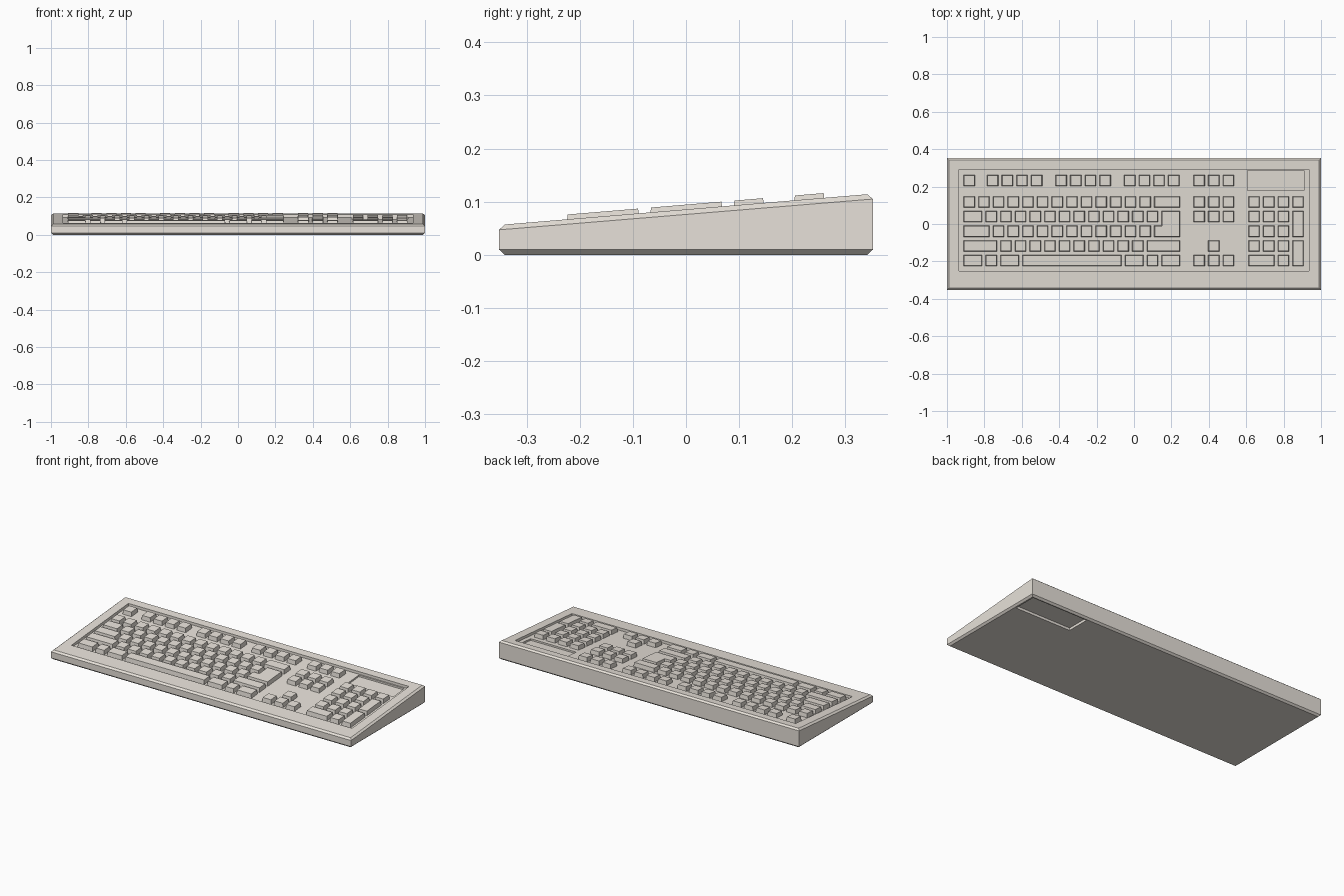
import bpy, bmesh

if "Cube" in bpy.data.objects:
    bpy.data.objects.remove(bpy.data.objects["Cube"])

# one flat colour for the whole keyboard
def mat(name, rgb):
    m = bpy.data.materials.new(name)
    m.diffuse_color = (*rgb, 1)
    m.use_nodes = True
    m.node_tree.nodes["Principled BSDF"].inputs["Base Color"].default_value = m.diffuse_color
    return m

BEIGE = mat("warm_beige", (0.80, 0.755, 0.695))

def deck(offset=0.0):
    """Height of the sloping top deck as a function of y."""
    return lambda y: 0.057 + (y + 0.341) * 0.0835 + offset

def flat(z):
    return lambda y: z

def finish(name, bm):
    me = bpy.data.meshes.new(name)
    bm.to_mesh(me)
    bm.free()
    me.materials.append(BEIGE)
    ob = bpy.data.objects.new(name, me)
    bpy.context.collection.objects.link(ob)
    return ob

def ring_shell(name, rings):
    """Bridge a chain of rectangles (x0, x1, y0, y1, height) and cap the last."""
    bm = bmesh.new()
    loops = []
    for x0, x1, y0, y1, h in rings:
        pts = [(x0, y0), (x1, y0), (x1, y1), (x0, y1)]
        loops.append([bm.verts.new((x, y, h(y))) for x, y in pts])
    for a, b in zip(loops, loops[1:]):
        for k in range(4):
            j = (k + 1) % 4
            bm.faces.new((a[k], a[j], b[j], b[k]))
    bm.faces.new(loops[-1])
    return finish(name, bm)

W, D, C = 1.0, 0.352, 0.011
RECESS = (-0.935, 0.935, -0.25, 0.292)
PANEL = (0.606, 0.909, 0.18, 0.285)
POCKET = (0.61, 0.98, 0.195, 0.335)

# wedge case with chamfered top, key well and sunken status panel
ring_shell("case", [
    (-W, W, -D, D, flat(0.01)),
    (-W, W, -D, D, lambda y: 0.076 + y * 0.0824),
    (-W + C, W - C, -D + C, D - C, deck()),
    (*RECESS, deck()),
    (*RECESS, deck(-0.016)),
    (*PANEL, deck(-0.016)),
    (*PANEL, deck(-0.026)),
])

# underside with chamfered edge and a shallow pocket near the back
base = ring_shell("base", [
    (-W, W, -D, D, flat(0.01)),
    (-W + C, W - C, -D + C, D - C, flat(0.0)),
    (*POCKET, flat(0.0)),
    (*POCKET, flat(0.015)),
])
base.data.flip_normals()

# key grid
U, S, X0 = 0.0784, 0.060, -0.911
ROWS = [0.232] + [0.118 - U * i for i in range(5)]

def key_rect(u, row, w=1, rows=1):
    x0 = X0 + u * U
    x1 = x0 + (w - 1) * U + S
    y1 = ROWS[row] + S / 2
    y0 = ROWS[row + rows - 1] - S / 2
    return x0, x1, y0, y1

def add_key(bm, pts, taper=0.003):
    """Tapered key from an axis-aligned counter-clockwise outline."""
    n = len(pts)
    normals = []
    for i in range(n):
        (ax, ay), (bx, by) = pts[i], pts[(i + 1) % n]
        l = abs(bx - ax) + abs(by - ay)
        normals.append((-(by - ay) / l, (bx - ax) / l))
    top = [(p[0] + taper * (normals[i - 1][0] + normals[i][0]),
            p[1] + taper * (normals[i - 1][1] + normals[i][1]))
           for i, p in enumerate(pts)]
    lo, hi = deck(-0.016), deck(0.009)
    a = [bm.verts.new((x, y, lo(y))) for x, y in pts]
    b = [bm.verts.new((x, y, hi(y))) for x, y in top]
    for i in range(n):
        j = (i + 1) % n
        bm.faces.new((a[i], a[j], b[j], b[i]))
    bm.faces.new(b)

def key_block(name, keys, extra=()):
    bm = bmesh.new()
    for k in keys:
        x0, x1, y0, y1 = key_rect(*k)
        add_key(bm, [(x0, y0), (x1, y0), (x1, y1), (x0, y1)])
    for pts in extra:
        add_key(bm, pts)
    finish(name, bm)

def run(start, row, count):
    return [(start + i, row) for i in range(count)]

# function row
key_block("function_keys", run(0, 0, 1) + run(1.6, 0, 4) + run(6.27, 0, 4) + run(10.95, 0, 4))

# main typing block, with a stepped return key
ex0, ex1, ey0, ey1 = key_rect(13, 2, 2, 2)
sx = key_rect(13.5, 2)[0]
sy = key_rect(13, 3)[3]
enter = [(ex0, ey0), (ex1, ey0), (ex1, ey1), (sx, ey1), (sx, sy), (ex0, sy)]
main = run(0, 1, 13) + [(13, 1, 2)]
main += [(0, 2, 1.5)] + run(1.5, 2, 12)
main += [(0, 3, 2)] + run(2, 3, 11)
main += [(0, 4, 2.5)] + run(2.5, 4, 10) + [(12.5, 4, 2.5)]
main += [(0, 5, 1.5), (1.5, 5), (2.5, 5, 1.5), (4, 5, 7),
         (11, 5, 1.5), (12.5, 5), (13.5, 5, 1.5)]
key_block("typing_keys", main, [enter])

# navigation and arrow keys
N = 15.68
key_block("navigation_keys", run(N, 0, 3) + run(N, 1, 3) + run(N, 2, 3))
key_block("arrow_keys", [(N + 1, 4)] + run(N, 5, 3))

# number pad with two tall keys and a wide zero
P = 19.43
key_block("number_pad_keys", run(P, 1, 4) + run(P, 2, 3) + run(P, 3, 3) + run(P, 4, 3)
          + [(P + 3, 2, 1, 2), (P + 3, 4, 1, 2), (P, 5, 2), (P + 2, 5)])
